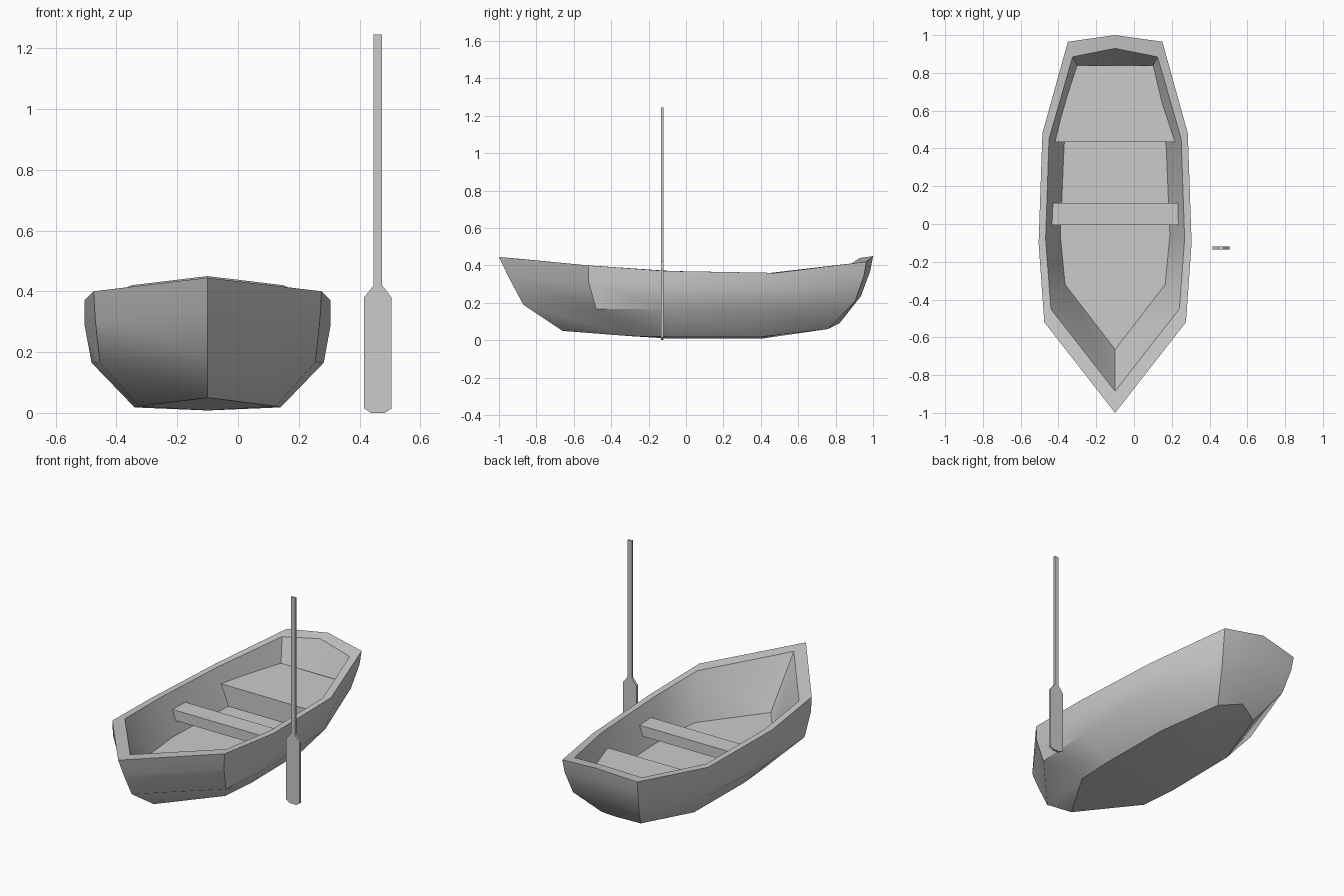
import bpy, bmesh, math

if "Cube" in bpy.data.objects:
    bpy.data.objects.remove(bpy.data.objects["Cube"])

CX = -0.10  # boat centre line


def make_object(name, bm, x=0.0, y=0.0):
    bmesh.ops.recalc_face_normals(bm, faces=bm.faces)
    mesh = bpy.data.meshes.new(name)
    bm.to_mesh(mesh)
    bm.free()
    ob = bpy.data.objects.new(name, mesh)
    ob.location = (x, y, 0)
    bpy.context.collection.objects.link(ob)
    return ob


def loop_verts(bm, half):
    """Mirror half a waterline (bow to stern) into a closed ring."""
    full = half + [(-x, y, z) for x, y, z in half[-2:0:-1]]
    return [bm.verts.new(p) for p in full]


def bridge(bm, a, b):
    for i in range(len(a)):
        j = (i + 1) % len(a)
        bm.faces.new((a[i], a[j], b[j], b[i]))


# Hull: half waterlines from the floor, over the rim, down to the bottom edge
waterlines = [
    [(0, -.665, .15), (.265, -.32, .15), (.29, -.06, .15), (.27, .42, .15), (.18, .80, .15), (0, .81, .15)],
    [(0, -.885, .435), (.34, -.45, .393), (.368, -.08, .37), (.35, .45, .36), (.225, .885, .41), (0, .93, .44)],
    [(0, -1, .445), (.375, -.52, .40), (.405, -.10, .37), (.385, .48, .36), (.25, .965, .42), (0, 1, .45)],
    [(0, -.95, .34), (.37, -.52, .31), (.405, -.10, .29), (.385, .48, .28), (.245, .95, .34), (0, .985, .37)],
    [(0, -.87, .19), (.355, -.48, .167), (.382, -.09, .165), (.36, .46, .17), (.22, .905, .21), (0, .935, .235)],
    [(0, -.66, .05), (.225, -.30, .022), (.24, -.07, .018), (.235, .40, .018), (.13, .76, .06), (0, .82, .09)],
]
bm = bmesh.new()
rings = [loop_verts(bm, w) for w in waterlines]
for a, b in zip(rings, rings[1:]):
    bridge(bm, a, b)
bm.faces.new(rings[0])

# Shallow keel closing the bottom
k0 = bm.verts.new((0, -.07, .008))
k1 = bm.verts.new((0, .40, .008))
r = rings[-1]
n = len(r)
for s in (1, -1):
    bow, a, b, c, d, e = [r[(s * i) % n] for i in range(6)]
    for f in ((bow, a, k0), (a, b, k0), (b, c, k1, k0), (c, d, k1), (d, e, k1)):
        bm.faces.new(f)
hull = make_object("hull", bm, CX)
bpy.context.view_layer.objects.active = hull
hull.select_set(True)
bpy.ops.object.shade_smooth_by_angle(angle=math.radians(35))
hull.select_set(False)


def slab(name, bottom, top):
    """Closed block between two mirrored half outlines."""
    bm = bmesh.new()
    lo, hi = [[bm.verts.new(p) for p in h + [(-x, y, z) for x, y, z in reversed(h)]]
              for h in (bottom, top)]
    bridge(bm, lo, hi)
    bm.faces.new(lo)
    bm.faces.new(hi)
    return make_object(name, bm, CX)


# Seats
slab("stern_seat",
     [(.27, .435, .15), (.18, .80, .15)],
     [(.325, .435, .273), (.205, .84, .273)])
slab("middle_seat",
     [(.345, -.005, .22), (.345, .112, .22)],
     [(.345, -.005, .282), (.345, .112, .282)])

# Oar: flat half profile (x, z), given thickness along y
profile = [(.022, 0), (.045, .014), (.045, .38), (.014, .42), (.014, 1.245)]
outline = profile + [(-x, z) for x, z in reversed(profile)]
bm = bmesh.new()
front, back = [[bm.verts.new((x, y, z)) for x, z in outline] for y in (-.007, .007)]
bridge(bm, front, back)
bm.faces.new(front)
bm.faces.new(back)
make_object("oar", bm, .46, -.127)
